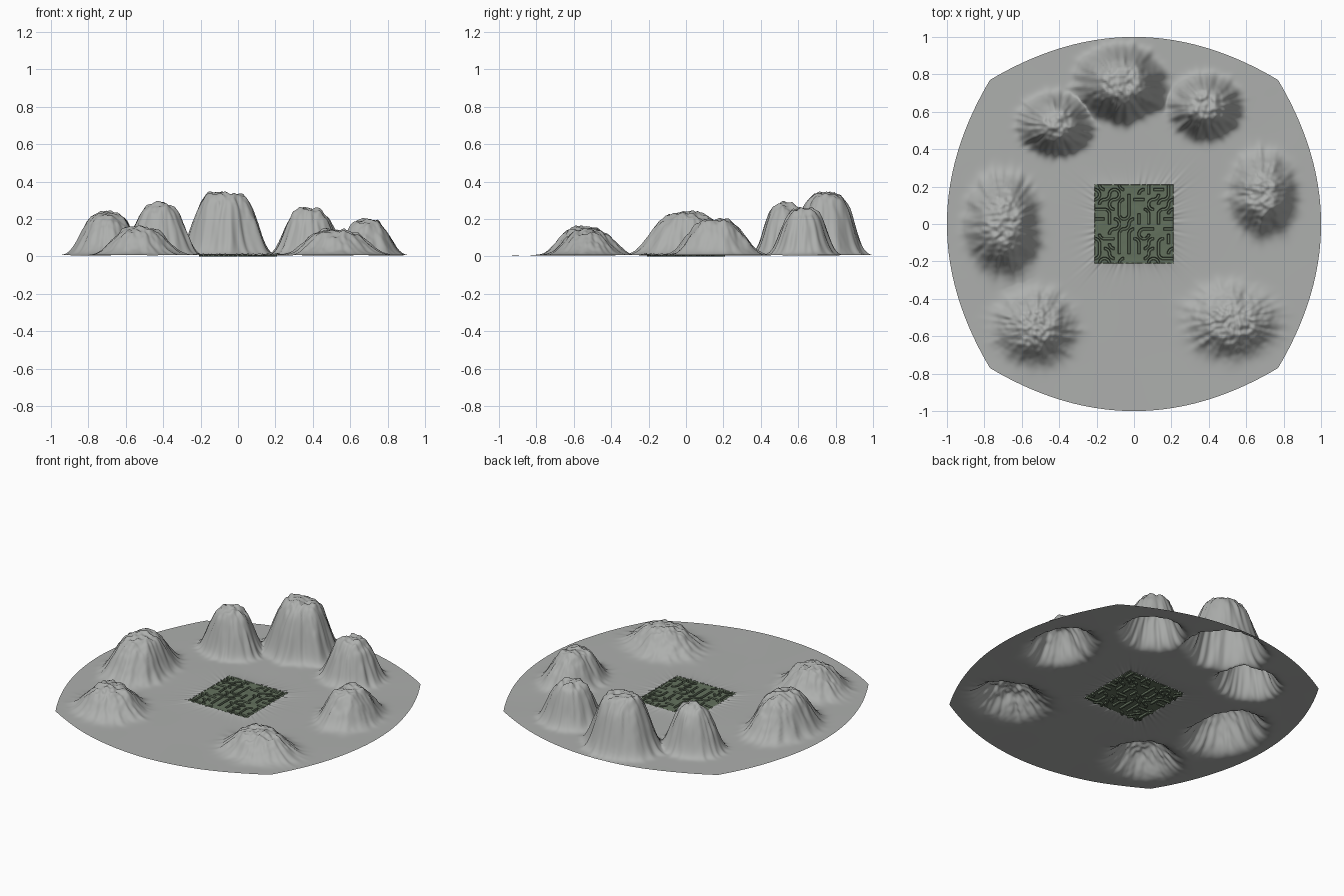
import bpy
import bmesh
import math
import random
from mathutils import Vector, noise

random.seed(4)
if "Cube" in bpy.data.objects:
    bpy.data.objects.remove(bpy.data.objects["Cube"], do_unlink=True)

CORE = 0.21          # half width of the central square
TILES = 8            # groove tiles along one side of the square

# x, y, x radius, y radius, height of each hill
HILLS = [
    (-0.07, 0.75, 0.25, 0.21, 0.33),
    (-0.42, 0.53, 0.20, 0.17, 0.27),
    (0.38, 0.63, 0.19, 0.18, 0.25),
    (0.69, 0.16, 0.18, 0.23, 0.19),
    (-0.70, 0.00, 0.20, 0.28, 0.225),
    (-0.53, -0.55, 0.22, 0.20, 0.15),
    (0.52, -0.52, 0.25, 0.20, 0.135),
]


def material(name, rgb):
    mat = bpy.data.materials.new(name)
    mat.use_nodes = True
    mat.diffuse_color = (*rgb, 1)
    mat.node_tree.nodes["Principled BSDF"].inputs["Base Color"].default_value = (*rgb, 1)
    return mat


def hill_height(x, y, index):
    """Steep-sided mound with fluted flanks and a ragged crown."""
    cx, cy, rx, ry, h = HILLS[index]
    dx, dy = (x - cx) / rx, (y - cy) / ry
    r = math.hypot(dx, dy)
    if r > 1.7:
        return 0
    if r > 0:
        ring = Vector((dx / r, dy / r, index))
        ring.z += r * 0.3
        r *= 1 + 0.07 * noise.noise(ring * 2) + 0.07 * noise.noise(ring * 6)
    body = math.exp(-(r / 0.78) ** (2.4 + 6 * h))
    p = Vector((x, y, index))
    rough = 0.02 * noise.noise(p * 16) + 0.014 * noise.noise(p * 38)
    return body * (h + rough)


def ground_height(x, y):
    """Plain, hills, and puckered rim around the square."""
    z = 0.007 + 0.002 * noise.noise(Vector((x, y, 0)) * 3)
    z += max(hill_height(x, y, i) for i in range(len(HILLS)))
    reach = max(abs(x), abs(y))
    if reach > 0.1:
        streak = noise.noise(Vector((x / reach, y / reach, 0)) * 14)
        z += math.exp(-max(reach - CORE, 0) / 0.035) * (0.006 + 0.009 * streak)
    return max(z, 0.003)


def finish(bm, name, mat):
    mesh = bpy.data.meshes.new(name)
    bm.to_mesh(mesh)
    bm.free()
    obj = bpy.data.objects.new(name, mesh)
    bpy.context.collection.objects.link(obj)
    mesh.materials.append(mat)
    return obj


# Terrain sheet: a square grid bulged into four arcs, open in the middle
bm = bmesh.new()
bmesh.ops.create_grid(bm, x_segments=264, y_segments=264, size=1)
hole = [f for f in bm.faces
        if max(abs(f.calc_center_median().x), abs(f.calc_center_median().y)) < 3 / 11]
bmesh.ops.delete(bm, geom=hole, context="FACES")
for v in bm.verts:
    u, w = v.co.x, v.co.y
    x = 0.77 * u + 0.23 * u ** 5 * (1 - w * w)
    y = 0.77 * w + 0.23 * w ** 5 * (1 - u * u)
    v.co = (x, y, ground_height(x, y))
for f in bm.faces:
    f.smooth = True
finish(bm, "rocky_terrain", material("stone grey", (0.42, 0.43, 0.42)))

# Mossy square: winding grooves made of random arc and line tiles
kinds = [[random.randrange(6) for _ in range(TILES)] for _ in range(TILES)]


def groove_distance(x, y):
    a = (x + CORE) / (2 * CORE) * TILES
    b = (y + CORE) / (2 * CORE) * TILES
    i, j = min(max(int(a), 0), TILES - 1), min(max(int(b), 0), TILES - 1)
    a, b = a - i, b - j
    kind = kinds[i][j]
    if kind == 1:
        a = 1 - a
    if kind < 2:
        return min(abs(math.hypot(a, b) - 0.5), abs(math.hypot(1 - a, 1 - b) - 0.5))
    if kind == 2:
        return abs(a - 0.5)
    if kind == 3:
        return abs(b - 0.5)
    if kind == 4:
        return abs(math.hypot(1 - a, b) - 0.5)
    return 1


bm = bmesh.new()
bmesh.ops.create_grid(bm, x_segments=160, y_segments=160, size=CORE)
for v in bm.verts:
    x, y = v.co.x, v.co.y
    if max(abs(x), abs(y)) > CORE - 0.001:
        v.co.z = ground_height(x, y)
    elif groove_distance(x, y) < 0.12:
        v.co.z = 0
    else:
        v.co.z = 0.01 + 0.002 * noise.noise(Vector((x, y, 0)) * 20)
moss = finish(bm, "mossy_square", material("moss green", (0.125, 0.165, 0.11)))
bpy.context.view_layer.objects.active = moss
moss.select_set(True)
bpy.ops.object.shade_smooth_by_angle(angle=math.radians(35))
moss.select_set(False)
